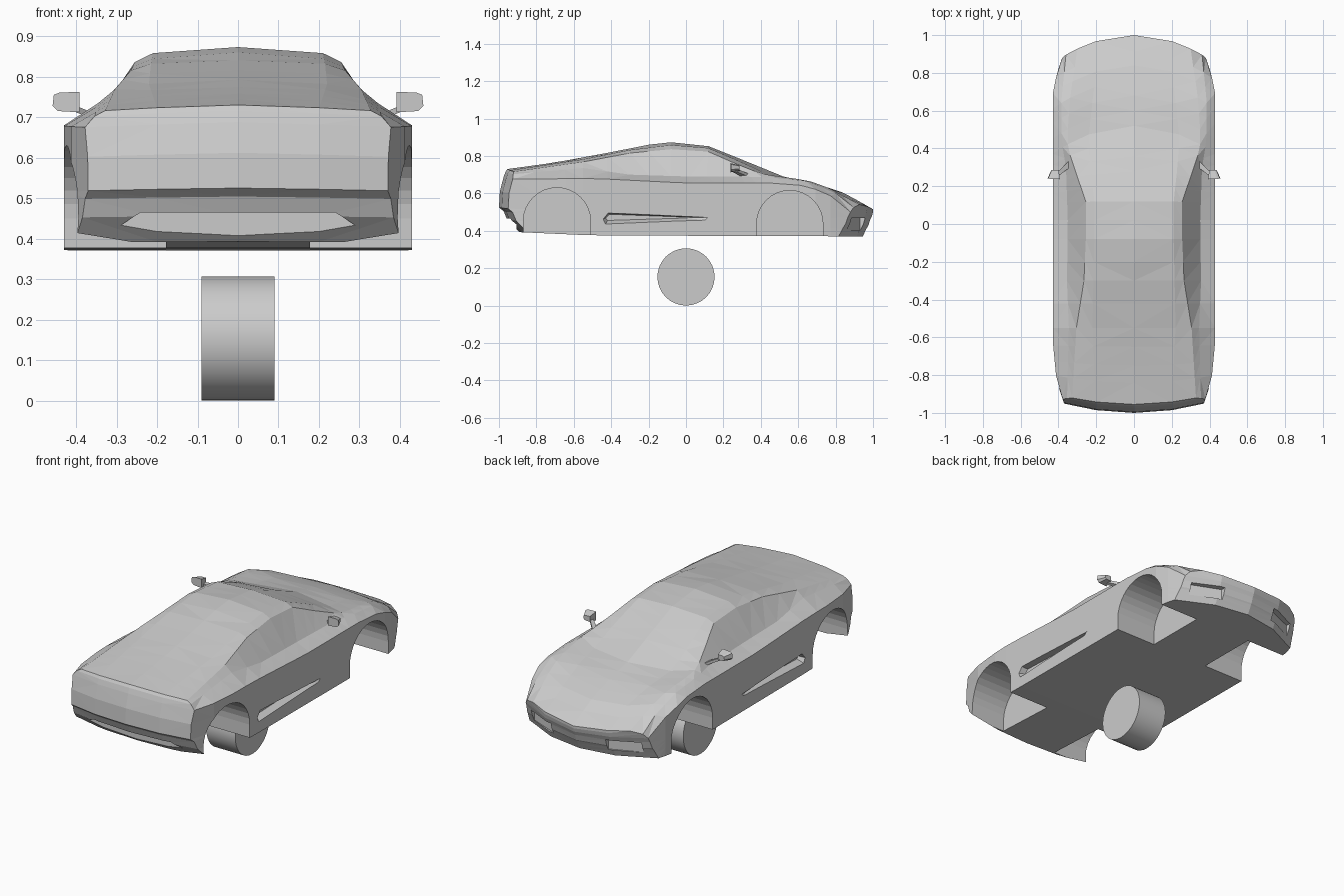
import bpy, bmesh, math

if "Cube" in bpy.data.objects:
    bpy.data.objects.remove(bpy.data.objects["Cube"])

def lerp(tab, y):
    """Piecewise-linear lookup of rows (y, a, b...)."""
    if y <= tab[0][0]:
        return tab[0][1:]
    for p, q in zip(tab, tab[1:]):
        if y <= q[0]:
            t = (y - p[0]) / (q[0] - p[0])
            return tuple(a + (b - a) * t for a, b in zip(p[1:], q[1:]))
    return tab[-1][1:]

def finish(name, bm):
    bmesh.ops.recalc_face_normals(bm, faces=bm.faces[:])
    me = bpy.data.meshes.new(name)
    bm.to_mesh(me)
    bm.free()
    ob = bpy.data.objects.new(name, me)
    bpy.context.collection.objects.link(ob)
    return ob

def block(name, loop_a, loop_b):
    """Solid between two matching loops of 3D points."""
    bm = bmesh.new()
    a = [bm.verts.new(p) for p in loop_a]
    b = [bm.verts.new(p) for p in loop_b]
    n = len(a)
    bm.faces.new(a)
    bm.faces.new(b[::-1])
    for i in range(n):
        bm.faces.new((a[i], b[i], b[(i + 1) % n], a[(i + 1) % n]))
    return finish(name, bm)

# Feature lines read along the length of the body
WIDTH = [(-.95, .37), (-.83, .41), (-.62, .43), (.69, .43), (.79, .41), (.88, .38)]
FLOOR = [(-.95, .395), (-.5, .375), (.9, .37)]
SHOULDER = [(-.95, .675), (-.5, .68), (0, .655), (.45, .655), (.65, .64), (.8, .575), (.88, .5)]
BELT = [(-.95, .355, .70), (-.55, .345, .735), (-.3, .355, .70), (0, .35, .69), (.3, .36, .69),
        (.45, .385, .685), (.65, .385, .665), (.8, .37, .6), (.88, .36, .525)]
RAIL = [(-.95, .33, .712), (-.55, .305, .768), (-.3, .265, .815), (-.08, .255, .836),
        (.12, .255, .823), (.25, .3, .765), (.4, .35, .705), (.5, .35, .69), (.65, .34, .67),
        (.8, .32, .615), (.9, .3, .54)]
QUARTER = [(-.95, .2, .722), (-.55, .22, .782), (-.3, .215, .832), (-.08, .21, .858),
           (.12, .21, .842), (.3, .23, .765), (.46, .24, .69), (.65, .22, .66), (.8, .2, .615),
           (.95, .2, .53)]
SPINE = [(-.95, .73), (-.7, .765), (-.4, .82), (-.2, .86), (-.08, .873), (.12, .852),
         (.3, .78), (.52, .69), (.7, .65), (.85, .6), (1, .515)]
BEND = [(-1, -.36), (-.6, 0), (.1, 0), (.5, .8), (1, .8)]   # plan curvature of the ends
SIDE = [0, .21, .37, .44, .74, 1]                           # levels from floor to shoulder
TAIL = [-.89, -.89, -.89, -.955, -.975, -1, -.995, -.975, -.965, -.955, -.955, -.955]
NOSE = [.945, .945, .945, .96, .97, .975, .985, .995, 1, 1, 1, 1]
STATIONS = [-.84, -.75, -.65, -.55, -.42, -.3, -.2, -.08, .02, .12, .2, .28, .36, .44,
            .52, .6, .68, .76, .84, .91]

def section(j, y):
    if j < 2:
        return (.2 * j, lerp(FLOOR, y)[0])
    if j < 8:
        lo, hi = lerp(FLOOR, y)[0], lerp(SHOULDER, y)[0]
        return (lerp(WIDTH, y)[0], lo + (hi - lo) * SIDE[j - 2])
    if j == 11:
        return (0, lerp(SPINE, y)[0])
    return lerp((BELT, RAIL, QUARTER)[j - 8], y)

def bent(s, x):
    return s - lerp(BEND, s)[0] * x * x

def point(j, s):
    y = s
    for _ in range(6):
        x, z = section(j, y)
        y = bent(s, x)
    return (x, y, z)

# Body: half shell lofted along the stations, capped at both ends, mirrored
bm = bmesh.new()
rows = [TAIL] + [[s] * 12 for s in STATIONS] + [NOSE]
rings = [[bm.verts.new(point(j, r[j])) for j in range(12)] for r in rows]
for a, b in zip(rings, rings[1:]):
    for j in range(11):
        bm.faces.new((a[j], a[j + 1], b[j + 1], b[j]))
for ring, levels in ((rings[0], TAIL), (rings[-1], NOSE)):
    grid = [[ring[0], ring[1], ring[2]]]
    for j in range(3, 9):
        t = (ring[j].co.z - ring[2].co.z) / (ring[9].co.z - ring[2].co.z)
        line = []
        for low, high in ((ring[0], ring[11]), (ring[1], ring[10])):
            x = low.co.x + (high.co.x - low.co.x) * t
            line.append(bm.verts.new((x, bent(levels[j], x),
                                      low.co.z + (high.co.z - low.co.z) * t)))
        grid.append(line + [ring[j]])
    grid.append([ring[11], ring[10], ring[9]])
    for p, q in zip(grid, grid[1:]):
        for c in range(2):
            bm.faces.new((p[c], p[c + 1], q[c + 1], q[c]))
bmesh.ops.mirror(bm, geom=bm.verts[:] + bm.edges[:] + bm.faces[:], axis='X', merge_dist=1e-4)
bmesh.ops.remove_doubles(bm, verts=bm.verts[:], dist=1e-4)
bmesh.ops.triangulate(bm, faces=bm.faces[:])
body = finish("car_body", bm)

cutters = []
for m in (1, -1):
    # Wheel arches
    for cy, r, cz in ((-.69, .18, .45), (.555, .177, .438)):
        arc = [(cy + r * math.cos(math.pi * i / 16), cz + r * math.sin(math.pi * i / 16))
               for i in range(17)]
        arc += [(cy - r, .3), (cy + r, .3)]
        cutters.append(block("arch_cutter", [(m * .178, y, z) for y, z in arc],
                             [(m * .6, y, z) for y, z in arc]))
    # Tapering side scoop
    outer = [(-.435, .425), (-.45, .46), (-.42, .498), (.18, .47), (.16, .45)]
    inner = [(-.42, .455), (-.43, .468), (-.41, .488), (.02, .472), (.0, .468)]
    cutters.append(block("scoop_cutter", [(m * .45, y, z) for y, z in outer],
                         [(m * .395, y, z) for y, z in inner]))
    # Front corner intakes
    plan = [(.17, .93), (.34, .86), (.36, 1.05), (.17, 1.05)]
    cutters.append(block("intake_cutter", [(m * x, y, .405) for x, y in plan],
                         [(m * x, y, .468) for x, y in plan]))
# Rear undercut
trap = [(-.34, .36), (.34, .36), (.34, .4), (.24, .465), (-.24, .465), (-.34, .4)]
cutters.append(block("diffuser_cutter", [(x, -1.1, z) for x, z in trap],
                     [(x, -.905, z) for x, z in trap]))

for c in cutters:
    c.hide_render = True
    mod = body.modifiers.new("cut", 'BOOLEAN')
    mod.operation, mod.solver, mod.object = 'DIFFERENCE', 'EXACT', c
bpy.context.view_layer.objects.active = body
body.select_set(True)
for mod in list(body.modifiers):
    bpy.ops.object.modifier_apply(modifier=mod.name)
for c in cutters:
    bpy.data.objects.remove(c)

# Door mirrors: tapered head on a thin arm
for m, side in ((1, "right"), (-1, "left")):
    rear = [(.392, .712), (.445, .715), (.458, .728), (.455, .755), (.44, .761), (.392, .762)]
    block(side + "_mirror_head", [(m * x, .24 + (.455 - x) * -.05, z) for x, z in rear],
          [(m * (.415 + (x - .42) * .6), .285, .735 + (z - .737) * .6) for x, z in rear])
    arm = [(-.02, -.008), (.02, -.008), (.02, .008), (-.02, .008)]
    block(side + "_mirror_arm", [(m * .34, .32 + y, .695 + z) for y, z in arm],
          [(m * .405, .262 + y * .6, .722 + z) for y, z in arm])

# Wheel: a single plain cylinder under the body
bpy.ops.mesh.primitive_cylinder_add(vertices=32, radius=.153, depth=.18,
                                    location=(0, 0, .153), rotation=(0, math.pi / 2, 0))
bpy.context.object.name = "wheel"
bpy.ops.object.shade_smooth_by_angle(angle=math.radians(30))
